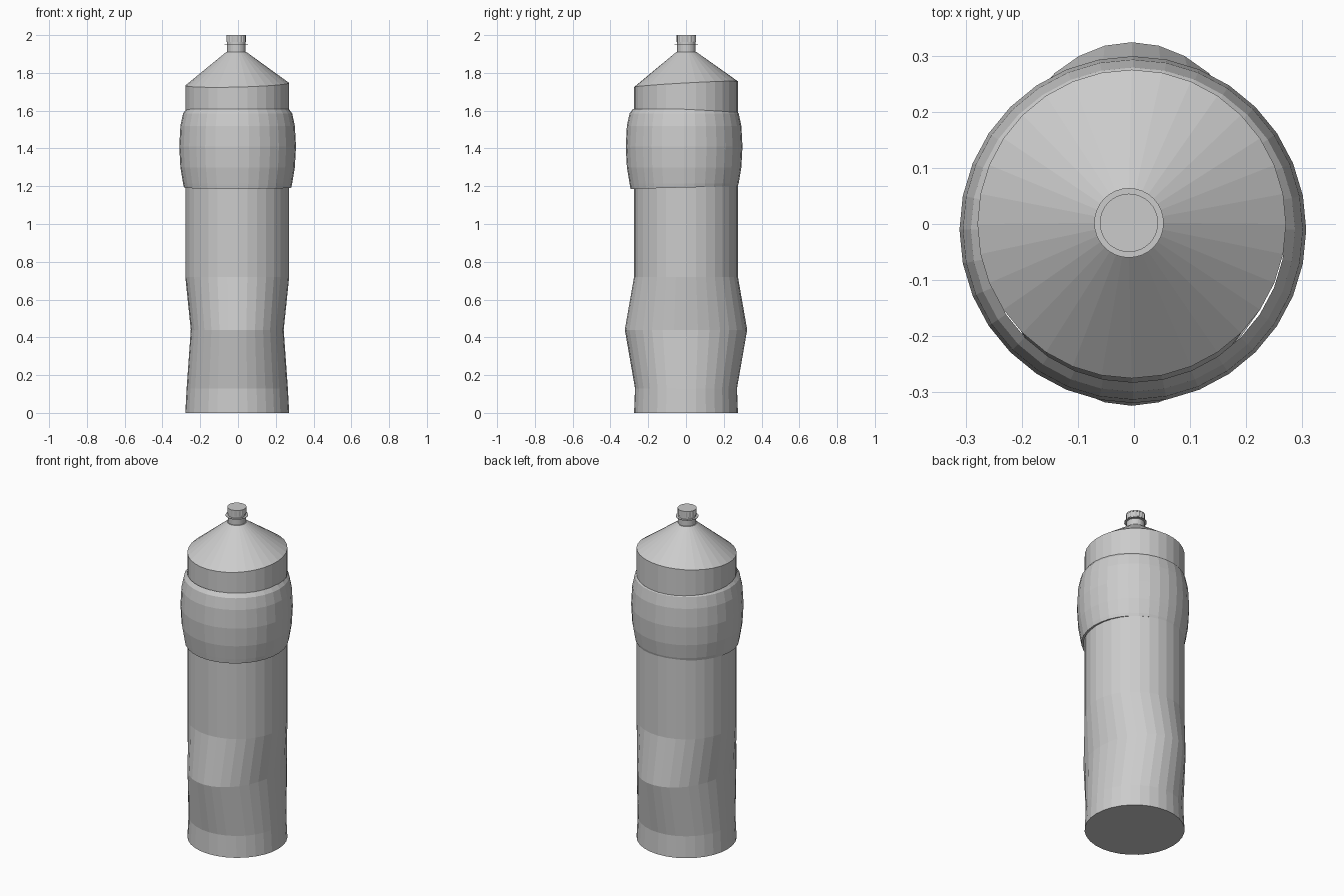
import bpy, bmesh
from math import sin, cos, pi

if "Cube" in bpy.data.objects:
    bpy.data.objects.remove(bpy.data.objects["Cube"])

SIDES = 32


def loft(name, rings, caps=(True, True), sides=SIDES, ridge=0.0):
    """Rings are (cx, cy, z, rx, ry, tilt_x, tilt_y), from bottom to top."""
    bm = bmesh.new()
    loops = []
    for cx, cy, z, rx, ry, tx, ty in rings:
        loop = []
        for i in range(sides):
            a = 2 * pi * i / sides
            k = 1 - ridge * (i // 2 % 2)
            x, y = rx * k * cos(a), ry * k * sin(a)
            loop.append(bm.verts.new((cx + x, cy + y, z + tx * x + ty * y)))
        loops.append(loop)
    for lo, hi in zip(loops, loops[1:]):
        for i in range(sides):
            j = (i + 1) % sides
            bm.faces.new((lo[i], lo[j], hi[j], hi[i]))
    if caps[0]:
        bm.faces.new(loops[0][::-1])
    if caps[1]:
        bm.faces.new(loops[-1])
    mesh = bpy.data.meshes.new(name)
    bm.to_mesh(mesh)
    bm.free()
    obj = bpy.data.objects.new(name, mesh)
    bpy.context.collection.objects.link(obj)
    return obj


# Body: squeezed grip near the bottom, slanted shoulder edge, conical top
CX = -0.004
loft("bottle_body", [
    (CX, 0, 0.00, 0.275, 0.275, 0, 0),
    (CX, 0, 0.13, 0.268, 0.270, 0, 0),
    (CX, 0, 0.44, 0.246, 0.324, 0, 0),
    (CX, 0, 0.72, 0.275, 0.275, 0, 0),
    (CX, 0, 1.74, 0.275, 0.275, 0.025, 0.055),
    (-0.009, 0.002, 1.91, 0.054, 0.054, 0, 0),
])

# Bulging sleeve around the upper body, set slightly to the front
profile = [(1.193, 0.272), (1.193, 0.284), (1.215, 0.289), (1.30, 0.303),
           (1.41, 0.309), (1.52, 0.303), (1.585, 0.289), (1.608, 0.272)]
loft("sleeve", [(-0.002, -0.010, z, r, r, 0, 0.025 if z < 1.2 else 0)
                for z, r in profile], caps=(False, False))

# Neck, thin collar and ridged cap
NX, NY = -0.009, 0.002
loft("neck", [(NX, NY, z, 0.049, 0.049, 0, 0) for z in (1.905, 1.97)])
loft("neck_collar", [(NX, NY, z, 0.062, 0.062, 0, 0) for z in (1.949, 1.952)])
loft("cap", [(NX, NY, z, 0.052, 0.052, 0, 0) for z in (1.963, 1.998)],
     sides=64, ridge=0.05)
loft("cap_top", [(NX, NY, z, 0.052, 0.052, 0, 0) for z in (1.994, 2.0)])
